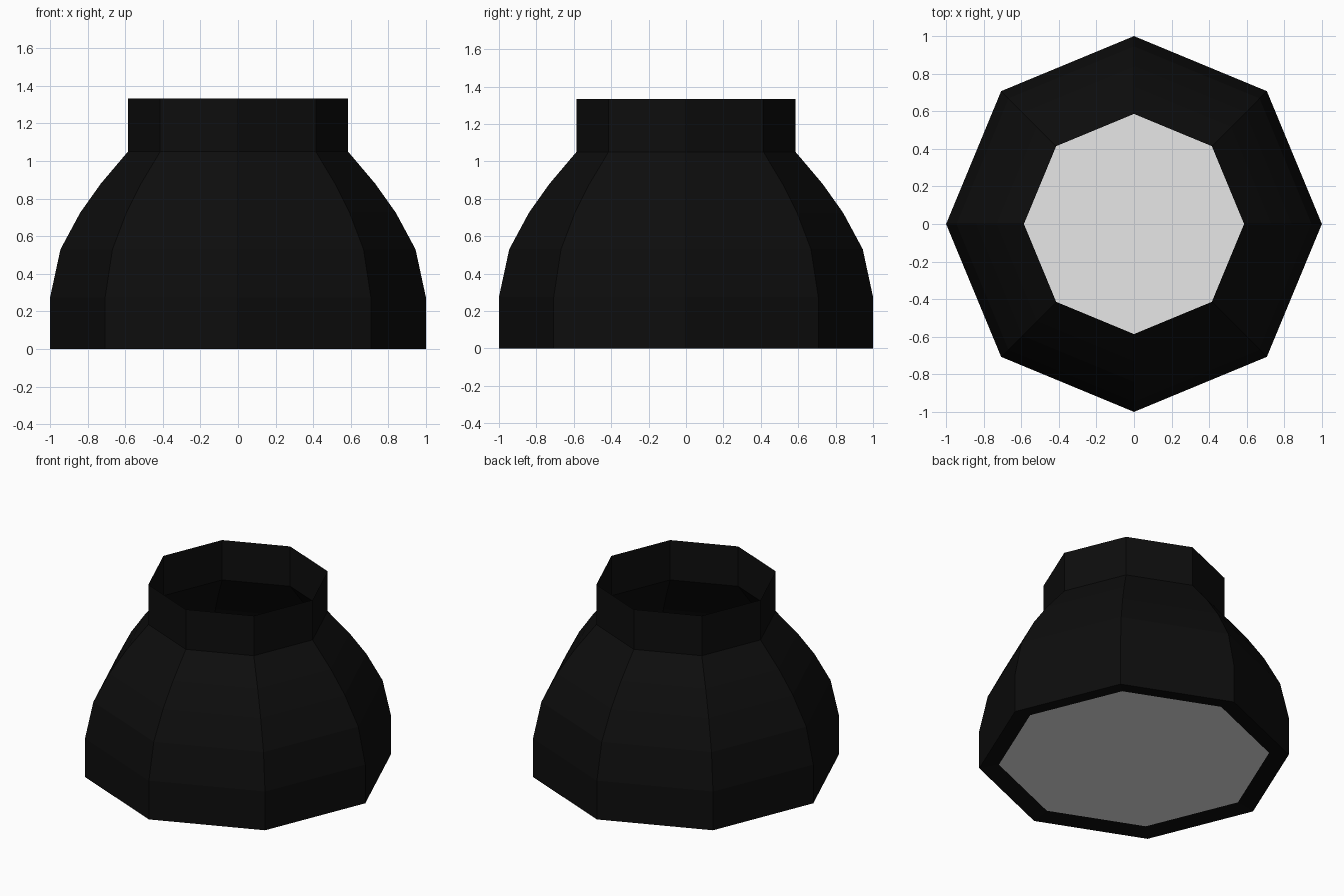
import bpy, bmesh, math

if "Cube" in bpy.data.objects:
    bpy.data.objects.remove(bpy.data.objects["Cube"])

SIDES = 8


def material(name, rgb):
    m = bpy.data.materials.new(name)
    m.diffuse_color = (*rgb, 1)
    m.use_nodes = True
    m.node_tree.nodes["Principled BSDF"].inputs["Base Color"].default_value = m.diffuse_color
    return m


def ring(bm, r, z):
    return [bm.verts.new((r * math.cos(math.tau * i / SIDES),
                          r * math.sin(math.tau * i / SIDES), z)) for i in range(SIDES)]


def finish(bm, name, mat):
    mesh = bpy.data.meshes.new(name)
    bm.to_mesh(mesh)
    bm.free()
    mesh.materials.append(mat)
    ob = bpy.data.objects.new(name, mesh)
    bpy.context.collection.objects.link(ob)
    return ob


black = material("black", (0.004, 0.004, 0.004))
white = material("pale grey", (0.8, 0.8, 0.8))

# Octagonal shade: inward bottom lip, curved body, straight open neck
profile = [(0.873, 0.02), (1, 0), (1, 0.275), (0.945, 0.53), (0.84, 0.725),
           (0.73, 0.88), (0.586, 1.05), (0.586, 1.333)]
bm = bmesh.new()
rings = [ring(bm, r, z) for r, z in profile]
for a, b in zip(rings, rings[1:]):
    for i in range(SIDES):
        j = (i + 1) % SIDES
        bm.faces.new((a[i], a[j], b[j], b[i]))
finish(bm, "shade", black)

# Pale panel closing the bottom
bm = bmesh.new()
bm.faces.new(ring(bm, 0.873, 0.02))
finish(bm, "bottom_panel", white)
